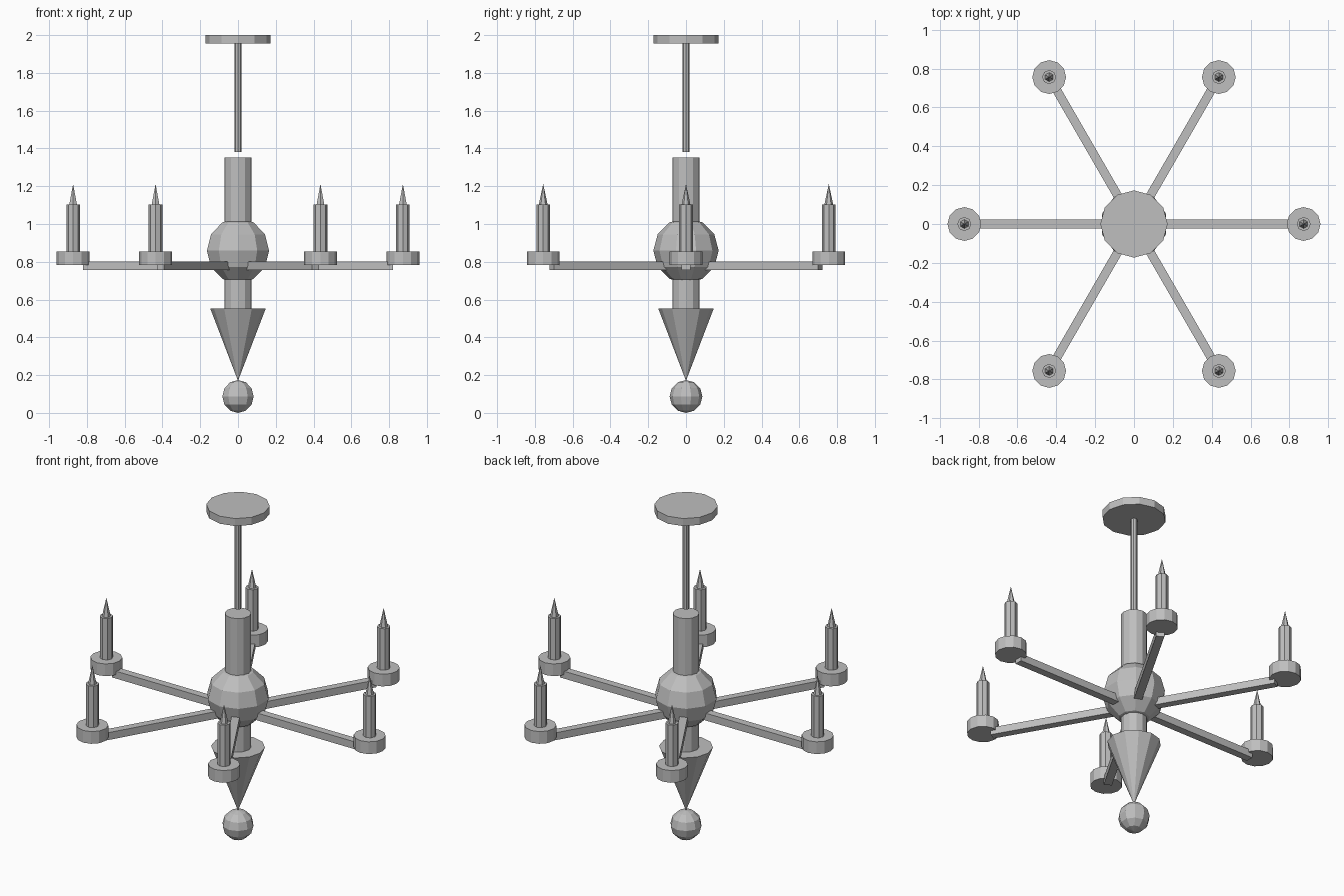
import bpy, bmesh, math
from mathutils import Matrix

if "Cube" in bpy.data.objects:
    bpy.data.objects.remove(bpy.data.objects["Cube"])

grey = bpy.data.materials.new("light_grey")
grey.diffuse_color = (0.52, 0.52, 0.52, 1)
grey.use_nodes = True
grey.node_tree.nodes["Principled BSDF"].inputs["Base Color"].default_value = grey.diffuse_color


def finish(name, bm):
    bmesh.ops.recalc_face_normals(bm, faces=bm.faces)
    mesh = bpy.data.meshes.new(name)
    bm.to_mesh(mesh)
    bm.free()
    mesh.materials.append(grey)
    obj = bpy.data.objects.new(name, mesh)
    bpy.context.collection.objects.link(obj)
    return obj


def turned(name, z0, z1, r0, r1, sides=12, x=0, y=0):
    """Cylinder or cone standing between heights z0 and z1."""
    bm = bmesh.new()
    bmesh.ops.create_cone(bm, cap_ends=True, segments=sides, radius1=r0,
                          radius2=r1, depth=z1 - z0,
                          matrix=Matrix.Translation((x, y, (z0 + z1) / 2)))
    bmesh.ops.remove_doubles(bm, verts=bm.verts, dist=1e-5)
    return finish(name, bm)


def ball(name, z, r):
    bm = bmesh.new()
    bmesh.ops.create_uvsphere(bm, u_segments=10, v_segments=6, radius=r,
                              matrix=Matrix.Translation((0, 0, z)))
    return finish(name, bm)


# Central stem, top to bottom
turned("ceiling_canopy", 1.955, 2.0, 0.173, 0.173)
turned("hanging_rod", 1.382, 1.96, 0.018, 0.018, 8)
turned("column", 0.54, 1.353, 0.072, 0.072)
ball("hub_ball", 0.859, 0.173)
turned("lower_cone", 0.17, 0.553, 0.0, 0.147)
ball("finial_ball", 0.087, 0.087)

# Six arms, each with a drip pan, candle and pointed flame
for i in range(6):
    a = math.radians(60 * i)
    x, y = 0.873 * math.cos(a), 0.873 * math.sin(a)
    bm = bmesh.new()
    bmesh.ops.create_cube(bm, size=1, matrix=Matrix.Rotation(a, 4, 'Z')
                          @ Matrix.Translation((0.46, 0, 0.779))
                          @ Matrix.Diagonal((0.72, 0.045, 0.044, 1)))
    finish(f"arm_{i + 1}", bm)
    turned(f"drip_pan_{i + 1}", 0.782, 0.855, 0.087, 0.087, 12, x, y)
    turned(f"candle_{i + 1}", 0.85, 1.103, 0.036, 0.036, 8, x, y)
    turned(f"flame_{i + 1}", 1.10, 1.212, 0.024, 0.0, 6, x, y)
